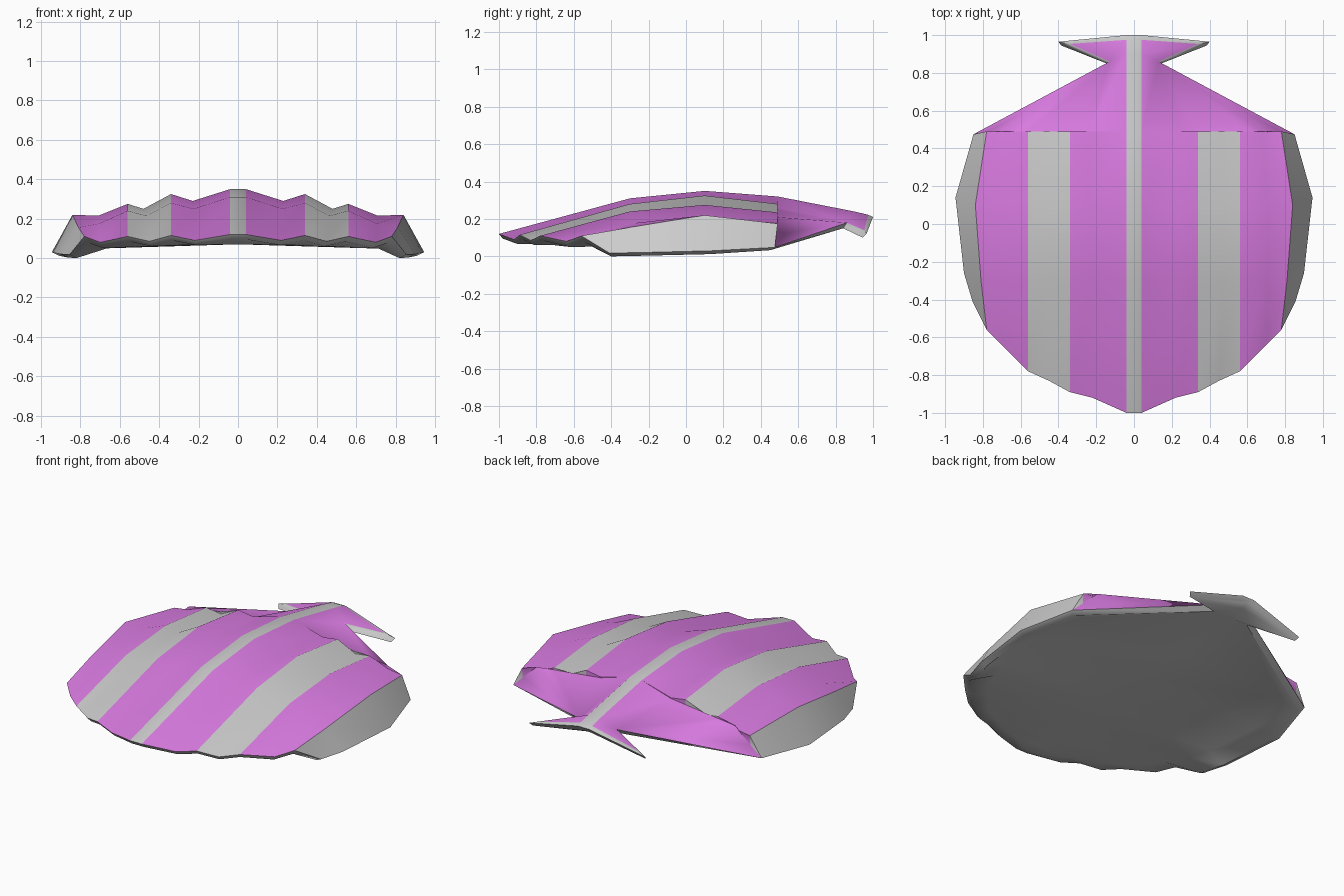
import bpy, bmesh, math

if "Cube" in bpy.data.objects:
    bpy.data.objects.remove(bpy.data.objects["Cube"])

# Materials: plain grey and purple
grey = bpy.data.materials.new("grey")
grey.diffuse_color = (0.8, 0.8, 0.8, 1)
grey.use_nodes = True
grey.node_tree.nodes["Principled BSDF"].inputs["Base Color"].default_value = grey.diffuse_color
purple = bpy.data.materials.new("purple")
purple.diffuse_color = (0.7, 0.2, 0.76, 1)
purple.use_nodes = True
purple.node_tree.nodes["Principled BSDF"].inputs["Base Color"].default_value = purple.diffuse_color
GREY, PURPLE = 0, 1

# Right half of the rim, front to hinge: scalloped front, side, neck, ear
rim = [(.04, -1, .12), (.22, -.92, .09), (.34, -.89, .115), (.45, -.83, .085),
       (.56, -.78, .11), (.70, -.64, .08), (.78, -.56, .11),
       (.855, -.41, .018), (.90, -.26, .02), (.945, .14, .03), (.85, .475, .048),
       (.13, .86, .18), (.40, .965, .12), (.04, 1, .21)]
# Lower edge of the thin rim, and the raised plate it surrounds
lower = [(.04, -.98, .095), (.215, -.90, .066), (.335, -.87, .09), (.44, -.81, .06),
         (.545, -.76, .083), (.68, -.62, .05), (.755, -.54, .075),
         (.82, -.40, 0), (.865, -.25, .003), (.91, .13, .012), (.825, .45, .033),
         (.12, .84, .15), (.385, .945, .10), (.04, .985, .185)]
plate_z = [.07, .066, .066, .06, .06, .052, .052, .048, .05, .055, .075]
plate = [(x * .87, y * .93, z) for (x, y, _), z in zip(lower, plate_z)] + lower[11:]
spine_z = [.07, .07, .07, .07, .07, .07, .07, .07, .075, .085, .10, .15, .165, .185]

# Ridge and valley rows across the dome: y, x positions, heights
rows = [rim[:7]]
for y, xs, zs in (
        (-.3, (.04, .225, .34, .465, .56, .705, .81), (.31, .25, .28, .215, .24, .175, .155)),
        (.1, (.04, .23, .34, .48, .56, .71, .84), (.35, .29, .325, .25, .275, .215, .22)),
        (.49, (.04, .24, .34, .46, .56, .68, .78), (.32, .265, .28, .222, .235, .19, .175))):
    rows.append([(x, y, z) for x, z in zip(xs, zs)])

bm = bmesh.new()
cache = {}


def vert(p):
    key = tuple(round(c, 5) for c in p)
    if key not in cache:
        cache[key] = bm.verts.new(p)
    return cache[key]


def flip(p):
    return (-p[0], p[1], p[2])


def face(mat, *pts):
    vs = list(dict.fromkeys(vert(p) for p in pts))
    if len(vs) > 2:
        bm.faces.new(vs).material_index = mat


def both(mat, *pts):
    face(mat, *pts)
    face(mat, *[flip(p) for p in reversed(pts)])


# Ribbed dome with grey stripes between the second and third ridges
for a, b in zip(rows, rows[1:]):
    for i in range(6):
        both(GREY if i in (2, 3) else PURPLE, a[i], a[i + 1], b[i + 1], b[i])

# Steep side skirt
r = [row[6] for row in rows]
both(GREY, r[0], rim[7], r[1])
both(GREY, rim[7], rim[8], r[1])
both(GREY, r[1], rim[8], rim[9], r[2])
both(GREY, r[2], rim[9], rim[10], r[3])

# Step behind the ridges and fan converging on the neck
end = rows[3]
fan = [end[0]] + [(x, .49, .26 - (x - .24) * .114) for x in (.24, .34, .46, .56, .68)]
fan += [(.78, .483, .115), rim[10]]
neck, tip, hinge = rim[11:]
mid = (.04, .90, .24)
for i in range(6):
    both(GREY if i in (2, 3) else PURPLE, end[i], end[i + 1], fan[i + 1], fan[i])
both(GREY, end[6], rim[10], fan[6])
both(PURPLE, fan[0], fan[1], neck, mid)
for i in range(1, 7):
    both(PURPLE, fan[i], fan[i + 1], neck)

# Ears with a grey border
ear_tip, ear_mid = (.34, .953, .14), (.04, .975, .222)
both(PURPLE, mid, neck, ear_tip, ear_mid)
both(GREY, neck, tip, ear_tip)
both(GREY, ear_mid, ear_tip, tip, hinge)

# Grey centre stripe
spine = [row[0] for row in rows] + [mid, ear_mid, hinge]
for a, b in zip(spine, spine[1:]):
    face(GREY, flip(a), a, b, flip(b))

# Rim edge and arched underside
keel = [(0, p[1], z) for p, z in zip(plate, spine_z)]
for i in range(len(rim) - 1):
    both(GREY, rim[i], lower[i], lower[i + 1], rim[i + 1])
    both(GREY, lower[i], plate[i], plate[i + 1], lower[i + 1])
    both(GREY, plate[i], keel[i], keel[i + 1], plate[i + 1])
face(GREY, rim[0], flip(rim[0]), flip(lower[0]), lower[0])
face(GREY, lower[0], flip(lower[0]), flip(plate[0]), keel[0], plate[0])
face(GREY, hinge, flip(hinge), flip(lower[-1]), keel[-1], lower[-1])

bmesh.ops.recalc_face_normals(bm, faces=bm.faces)
mesh = bpy.data.meshes.new("scallop_shell")
bm.to_mesh(mesh)
bm.free()
mesh.materials.append(grey)
mesh.materials.append(purple)
shell = bpy.data.objects.new("scallop_shell", mesh)
bpy.context.collection.objects.link(shell)
bpy.context.view_layer.objects.active = shell
shell.select_set(True)
bpy.ops.object.shade_smooth_by_angle(angle=math.radians(48))
